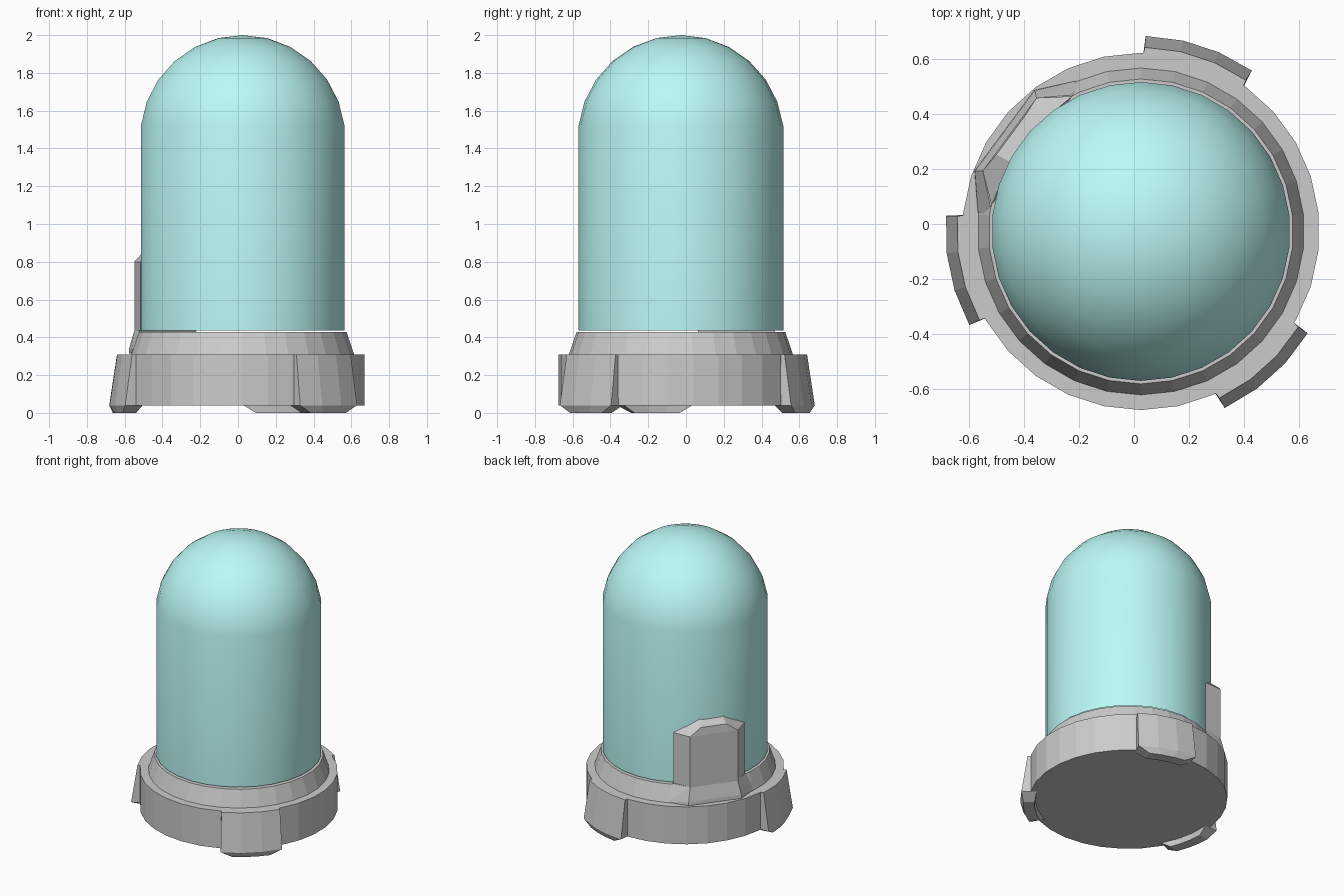
import bpy, bmesh
from math import sin, cos, radians, pi

if "Cube" in bpy.data.objects:
    bpy.data.objects.remove(bpy.data.objects["Cube"])

CX, CY = 0.025, -0.027   # shared axis of the jar
SIDES = 30


def polar(deg, r, z):
    a = radians(deg)
    return (CX + r * cos(a), CY + r * sin(a), z)


def finish(bm, name):
    bmesh.ops.recalc_face_normals(bm, faces=bm.faces)
    me = bpy.data.meshes.new(name)
    bm.to_mesh(me)
    bm.free()
    ob = bpy.data.objects.new(name, me)
    bpy.context.collection.objects.link(ob)
    return ob


def lathe(name, profile, cap_ends):
    """Revolve (radius, z) points; radius 0 closes to a single point."""
    bm = bmesh.new()
    rings = []
    for r, z in profile:
        n = SIDES if r > 1e-4 else 1
        rings.append([bm.verts.new(polar(90 + 360 * i / SIDES, r, z)) for i in range(n)])
    for a, b in zip(rings, rings[1:]):
        for i in range(SIDES):
            j = (i + 1) % SIDES
            if len(b) == 1:
                bm.faces.new((a[i], a[j], b[0]))
            else:
                bm.faces.new((a[i], a[j], b[j], b[i]))
    if cap_ends:
        bm.faces.new(rings[0])
        bm.faces.new(rings[-1])
    return finish(bm, name)


def hull(name, points):
    bm = bmesh.new()
    for p in points:
        bm.verts.new(p)
    res = bmesh.ops.convex_hull(bm, input=bm.verts)
    junk = {g for g in res["geom_interior"] + res["geom_unused"]
            if isinstance(g, bmesh.types.BMVert)}
    bmesh.ops.delete(bm, geom=list(junk), context='VERTS')
    bmesh.ops.dissolve_limit(bm, angle_limit=radians(1), verts=bm.verts, edges=bm.edges)
    return finish(bm, name)


# Base collar: straight drum, narrow ledge, sloped neck
lathe("base_collar", [(0.648, 0.04), (0.648, 0.31), (0.593, 0.31), (0.553, 0.427)], True)

# Domed cover: straight wall running into a hemisphere
R, CZ = 0.546, 1.454
step = pi / 13
dome = [(R * cos(step * (k + 0.5)), CZ + R * sin(step * (k + 0.5))) for k in range(6)]
cover = lathe("domed_cover", [(dome[0][0], 0.437)] + dome + [(0, CZ + R)], False)
for p in cover.data.polygons:
    p.use_smooth = True
mat = bpy.data.materials.new("turquoise")
mat.diffuse_color = (0.5, 0.95, 0.92, 1)
mat.use_nodes = True
mat.node_tree.nodes["Principled BSDF"].inputs["Base Color"].default_value = mat.diffuse_color
cover.data.materials.append(mat)

# Three feet: curved pads with a tapered top and chamfered bottom.
# Each level is (z, outer radius, inner radius, half angle).
FOOT = [(0.31, 0.668, 0.61, 16.8), (0.04, 0.709, 0.61, 16.6), (0.0, 0.688, 0.615, 10.5)]
for n, mid in enumerate((72, 192, 312)):
    bm = bmesh.new()
    levels = []
    for z, ro, ri, half in FOOT:
        angs = [mid + half * t for t in (-1, -1 / 3, 1 / 3, 1)]
        inner = [mid + (half + 1) * t for t in (1, 1 / 3, -1 / 3, -1)]
        pts = [polar(a, ro, z) for a in angs] + [polar(a, ri, z) for a in inner]
        levels.append([bm.verts.new(p) for p in pts])
    for a, b in zip(levels, levels[1:]):
        for i in range(8):
            j = (i + 1) % 8
            bm.faces.new((a[i], a[j], b[j], b[i]))
    for ring in (levels[0], levels[-1]):
        for i in range(3):
            bm.faces.new((ring[i], ring[i + 1], ring[6 - i], ring[7 - i]))
    finish(bm, f"foot_{n + 1}")

# Back-left latch: upright plate with bevelled top, on a sloped flange.
# Each entry is (half angle, radius, z), mirrored about the latch axis.
LATCH = 143.5


def mirrored(spec):
    return [polar(LATCH + s * a, r, z) for a, r, z in spec for s in (-1, 1)]


hull("latch_plate", mirrored([
    (26.5, 0.55, 0.40), (15.5, 0.615, 0.40),
    (26.5, 0.55, 0.80), (15.5, 0.615, 0.80),
    (8.5, 0.594, 0.855), (8.5, 0.54, 0.89)]))
hull("latch_flange", mirrored([
    (30, 0.595, 0.315), (16.5, 0.642, 0.315),
    (30, 0.575, 0.36), (16.5, 0.64, 0.34),
    (27, 0.553, 0.435), (15.5, 0.615, 0.435)]))
